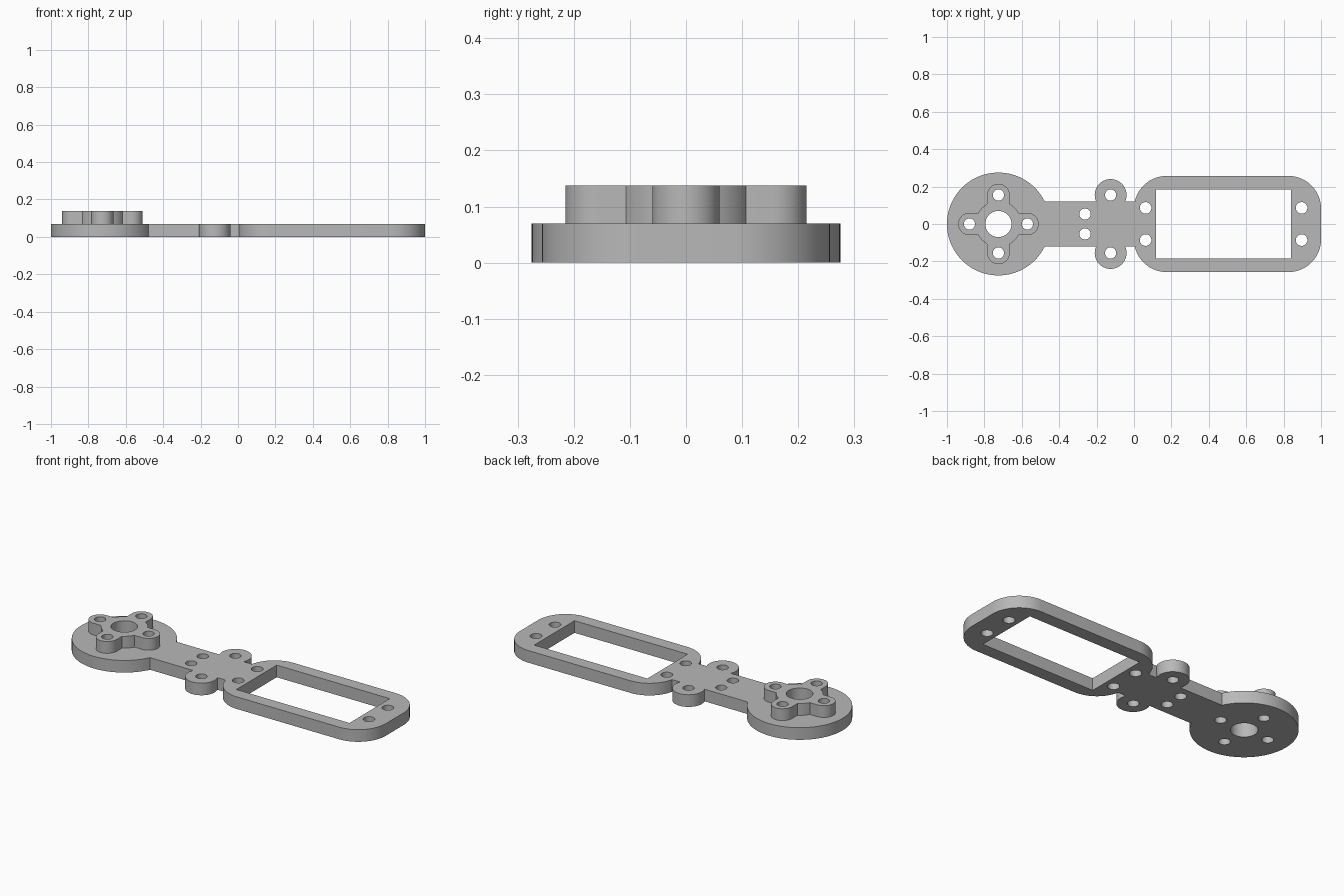
import bpy
import bmesh
from math import asin, atan2, cos, degrees, hypot, radians, sin

cube = bpy.data.objects.get("Cube")
if cube:
    bpy.data.objects.remove(cube, do_unlink=True)

# Single plain grey
grey = bpy.data.materials.new("plain grey")
grey.use_nodes = True
colour = (0.48, 0.48, 0.48, 1)
grey.diffuse_color = colour
grey.node_tree.nodes["Principled BSDF"].inputs["Base Color"].default_value = colour


def arc(cx, cy, r, start, end, steps=24):
    angles = [radians(start + (end - start) * i / steps) for i in range(steps + 1)]
    return [(cx + r * cos(a), cy + r * sin(a)) for a in angles]


def hole(cx, cy, r):
    return arc(cx, cy, r, 0, 360, 40)[:-1]


def plate(name, loops, bottom, top):
    """Extrude a closed outline with holes into a solid plate."""
    curve = bpy.data.curves.new(name + " profile", "CURVE")
    curve.dimensions = "2D"
    curve.fill_mode = "BOTH"
    curve.extrude = (top - bottom) / 2
    for loop in loops:
        spline = curve.splines.new("POLY")
        spline.points.add(len(loop) - 1)
        for point, (x, y) in zip(spline.points, loop):
            point.co = (x, y, 0, 1)
        spline.use_cyclic_u = True
    helper = bpy.data.objects.new(name + " profile", curve)
    bpy.context.collection.objects.link(helper)
    bpy.context.view_layer.update()
    evaluated = helper.evaluated_get(bpy.context.evaluated_depsgraph_get())
    mesh = bpy.data.meshes.new_from_object(evaluated)
    bpy.data.objects.remove(helper, do_unlink=True)

    # Weld caps to walls and rest the plate at its height
    bm = bmesh.new()
    bm.from_mesh(mesh)
    bmesh.ops.remove_doubles(bm, verts=bm.verts, dist=0.0001)
    bmesh.ops.recalc_face_normals(bm, faces=bm.faces)
    bmesh.ops.translate(bm, verts=bm.verts, vec=(0, 0, (top + bottom) / 2))
    bm.to_mesh(mesh)
    bm.free()
    mesh.materials.clear()
    mesh.materials.append(grey)
    obj = bpy.data.objects.new(name, mesh)
    bpy.context.collection.objects.link(obj)
    bpy.ops.object.select_all(action="DESELECT")
    obj.select_set(True)
    bpy.context.view_layer.objects.active = obj
    bpy.ops.object.shade_smooth_by_angle(angle=radians(30))
    return obj


thickness, boss_top = 0.07, 0.138
disc_x, disc_r = -0.725, 0.275
arm_y = 0.12
ear_x, ear_y, ear_r = -0.125, 0.155, 0.085
frame_y, corner = 0.257, 0.175
screw_r = 0.03

# Base outline: rounded frame, arm, ear, disc; then mirrored
corner_y = frame_y - corner
frame_dip = degrees(asin((arm_y - corner_y) / corner))
ear_dip = degrees(asin((ear_y - arm_y) / ear_r))
disc_cut = degrees(asin(arm_y / disc_r))
half = (arc(1 - corner, corner_y, corner, 0, 90)
        + arc(corner, corner_y, corner, 90, 180 - frame_dip)
        + arc(ear_x, ear_y, ear_r, -ear_dip, 180 + ear_dip, 36)
        + arc(disc_x, 0, disc_r, disc_cut, 180, 48))
outline = half + [(x, -y) for x, y in reversed(half[:-1])]

# Bolt circle on the disc, shared by base and boss
lobe_d, lobe_r, neck = 0.155, 0.06, 0.107
disc_holes = [hole(disc_x, 0, 0.07)]
for k in range(4):
    a = radians(90 * k)
    disc_holes.append(hole(disc_x + lobe_d * cos(a), lobe_d * sin(a), screw_r))

# Window and screw holes
window = [(0.118, -0.184), (0.84, -0.184), (0.84, 0.184), (0.118, 0.184)]
base_holes = [window]
for side in (-1, 1):
    for x, y, r in ((ear_x, ear_y, screw_r), (-0.262, 0.053, screw_r),
                    (0.062, 0.086, 0.031), (0.896, 0.086, 0.031)):
        base_holes.append(hole(x, side * y, r))
plate("base_plate", [outline] + base_holes + disc_holes, 0, thickness)

# Four-lobed boss: rounded arms around a hub
boss = []
hub_start = degrees(atan2(lobe_r, neck))
for k in range(4):
    turn = 90 * k
    a = radians(turn)
    boss += arc(disc_x + lobe_d * cos(a), lobe_d * sin(a), lobe_r, turn - 90, turn + 90)
    boss += arc(disc_x, 0, hypot(neck, lobe_r), turn + hub_start, turn + 90 - hub_start, 8)
plate("horn_boss", [boss] + disc_holes, thickness, boss_top)
